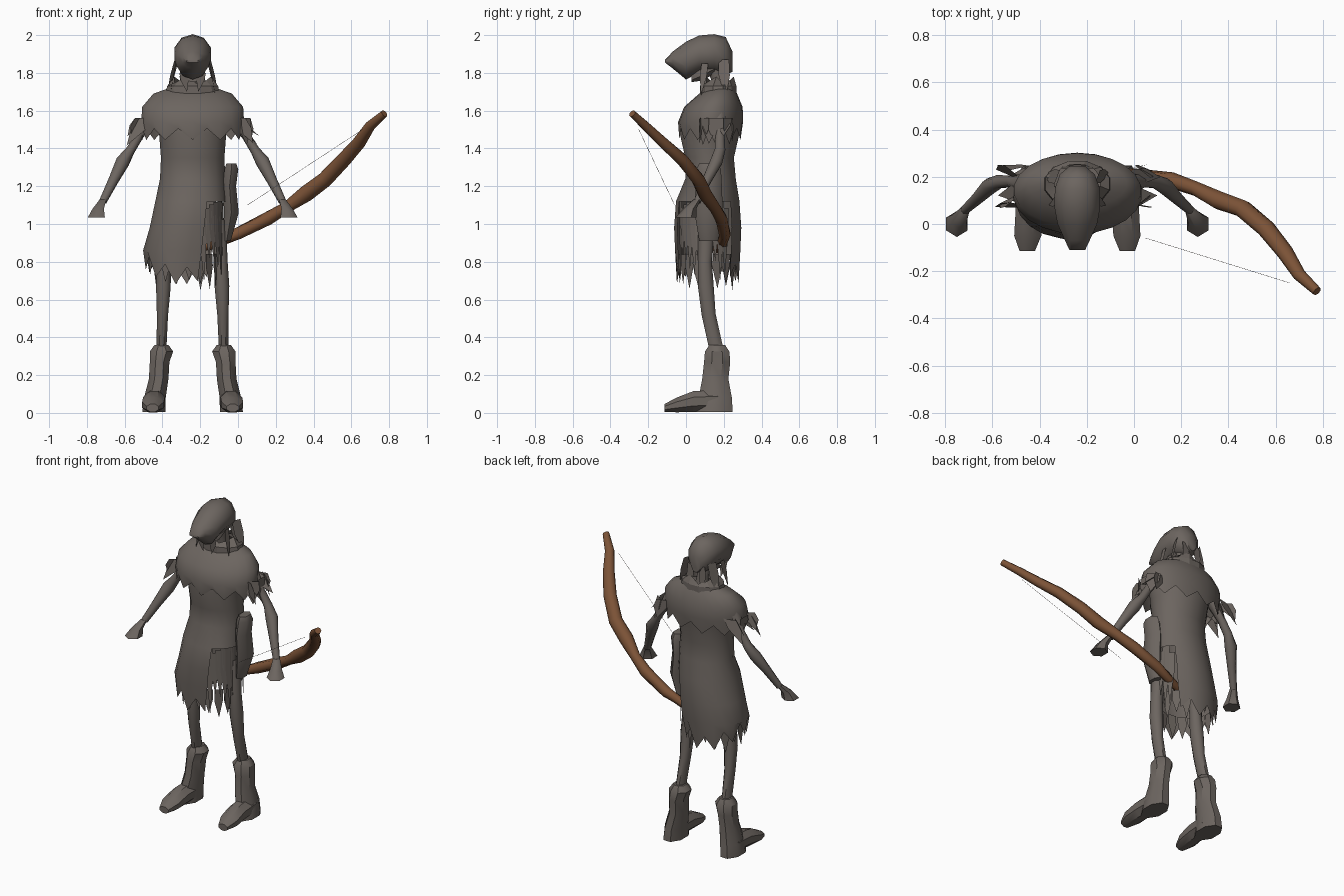
import bpy
import bmesh
import math
import random
from mathutils import Vector

random.seed(4)
if "Cube" in bpy.data.objects:
    bpy.data.objects.remove(bpy.data.objects["Cube"], do_unlink=True)

CENTRE = Vector((-0.24, 0, 0))  # the figure stands to one side of the bow


def make_material(name, colour):
    material = bpy.data.materials.new(name)
    material.use_nodes = True
    material.diffuse_color = colour
    material.node_tree.nodes["Principled BSDF"].inputs["Base Color"].default_value = colour
    return material


CLOTH = make_material("weathered_grey", (0.150, 0.130, 0.116, 1))
WOOD = make_material("brown_wood", (0.20, 0.086, 0.038, 1))


def finish(mesh_data, name, material=CLOTH, offset=CENTRE, angle=50):
    """Turn a bmesh into a shaded object with one material."""
    bmesh.ops.recalc_face_normals(mesh_data, faces=mesh_data.faces)
    mesh = bpy.data.meshes.new(name)
    mesh_data.to_mesh(mesh)
    mesh_data.free()
    mesh.materials.append(material)
    thing = bpy.data.objects.new(name, mesh)
    thing.location = offset
    bpy.context.collection.objects.link(thing)
    bpy.ops.object.select_all(action='DESELECT')
    thing.select_set(True)
    bpy.context.view_layer.objects.active = thing
    bpy.ops.object.shade_smooth_by_angle(angle=math.radians(angle))
    return thing


def loft(name, rings, sides=8, axis=None, side=1, hem=None, gap=None, caps=True, **options):
    """Skin elliptical rings (x, y, z, width, depth) along a fixed axis or the path itself."""
    bm = bmesh.new()
    centres = [Vector((side * r[0], r[1], r[2])) for r in rings]
    loops = []
    for i, ring in enumerate(rings):
        before, after = centres[max(i - 1, 0)], centres[min(i + 1, len(rings) - 1)]
        along = Vector(axis) if axis else (after - before).normalized()
        across = Vector((1, 0, 0))
        across = (across - along * across.dot(along)).normalized()
        up = along.cross(across)
        loop = []
        for k in range(sides):
            turn = math.tau * (k + 0.5) / sides
            point = centres[i] + across * ring[3] * math.cos(turn) + up * ring[4] * math.sin(turn)
            if hem and i == len(rings) - 1:
                point.z += hem(k, turn)
            loop.append(bm.verts.new(point))
        loops.append(loop)
    for i in range(len(loops) - 1):
        for k in range(sides):
            if gap and gap(i, k):
                continue
            n = (k + 1) % sides
            bm.faces.new((loops[i][k], loops[i][n], loops[i + 1][n], loops[i + 1][k]))
    if caps:
        bm.faces.new(loops[0])
        if not hem:
            bm.faces.new(loops[-1])
    return finish(bm, name, **options)


def tatters(name, pieces):
    """Ragged kite-shaped scraps, each (start, tip, width, facing)."""
    bm = bmesh.new()
    for start, tip, width, facing in pieces:
        start, tip = Vector(start), Vector(tip)
        spread = Vector((math.cos(facing), math.sin(facing), 0)) * width / 2
        middle = start.lerp(tip, 0.4)
        corners = [start + spread, start - spread, middle - spread * 1.1, tip, middle + spread]
        bm.faces.new([bm.verts.new(c) for c in corners])
    return finish(bm, name)


UPRIGHT = (0, 0, 1)
FORWARD = (0, 1, 0)

# Long tunic, torn open over the left hip
loft("tunic", [
    (0, .17, 1.70, .14, .09),
    (0, .14, 1.60, .21, .15),
    (0, .125, 1.48, .18, .16),
    (0, .125, 1.35, .17, .13),
    (0, .13, 1.24, .175, .135),
    (-.01, .115, 1.12, .19, .17),
    (-.03, .115, .98, .20, .18),
    (-.05, .115, .86, .215, .175),
    (-.06, .115, .76, .19, .165)],
    sides=20, axis=UPRIGHT,
    hem=lambda k, turn: (0.05 if k % 2 else -0.04) + 0.04 * math.cos(2 * turn),
    gap=lambda i, k: i >= 5 and (k >= 16 or k < 2))

# Shoulder mantle with a ragged edge, dipping at the sides
loft("mantle", [
    (0, .19, 1.725, .11, .06),
    (0, .17, 1.69, .21, .10),
    (0, .145, 1.62, .27, .155),
    (0, .13, 1.54, .275, .172),
    (0, .13, 1.47, .27, .165)],
    sides=22, axis=UPRIGHT, caps=False,
    hem=lambda k, turn: (0.035 if k % 2 else -0.025))

# Scarf around the neck
loft("scarf", [
    (0, .17, 1.68, .15, .10),
    (0, .17, 1.73, .14, .10),
    (0, .18, 1.76, .10, .075)],
    sides=12, axis=UPRIGHT, caps=False, angle=20,
    hem=lambda k, turn: 0.02 * (k % 3 - 1))

# Neck, jaw and hooded head
loft("neck", [(0, .18, 1.66, .05, .045), (0, .17, 1.76, .035, .035), (0, .14, 1.86, .05, .05)])
loft("jaw", [(0, .03, 1.77, .03, .02), (0, .08, 1.80, .055, .045), (0, .15, 1.84, .06, .05)],
     axis=FORWARD)
loft("hood", [
    (0, -.11, 1.862, .035, .008),
    (0, -.07, 1.868, .055, .045),
    (0, .0, 1.865, .088, .10),
    (0, .07, 1.90, .102, .098),
    (0, .15, 1.905, .10, .10),
    (0, .21, 1.89, .078, .10),
    (0, .245, 1.86, .035, .055)],
    sides=10, axis=FORWARD)

hood_strips = []
for side in (1, -1):
    hood_strips += [
        ((side * .085, .20, 1.87), (side * .14, .21, 1.66), .06, 1.2),
        ((side * .09, .10, 1.85), (side * .12, .08, 1.68), .035, 1.5),
        ((side * .04, .235, 1.85), (side * .05, .25, 1.67), .045, 0),
        ((side * .05, .02, 1.80), (side * .03, .03, 1.70), .04, 0)]
tatters("hood_strips", hood_strips)

# Limbs and boots, mirrored about the figure's centre
for side, label in ((1, "left"), (-1, "right")):
    loft(label + "_arm", [
        (.20, .17, 1.61, .05, .05),
        (.28, .18, 1.47, .024, .026),
        (.33, .18, 1.39, .026, .03),
        (.37, .16, 1.33, .038, .035),
        (.42, .11, 1.23, .028, .026),
        (.475, .06, 1.12, .021, .02)], side=side)
    loft(label + "_hand", [
        (.475, .06, 1.13, .02, .02),
        (.50, .02, 1.08, .035, .035),
        (.51, .0, 1.035, .052, .055)], side=side, sides=6, axis=UPRIGHT)
    loft(label + "_leg", [
        (.13, .11, 1.02, .05, .05),
        (.15, .10, .80, .038, .04),
        (.155, .105, .67, .042, .045),
        (.16, .12, .52, .032, .04),
        (.165, .16, .34, .028, .04)], side=side)
    loft(label + "_boot_shaft", [
        (.165, .165, .36, .04, .045),
        (.165, .165, .325, .067, .07),
        (.175, .165, .27, .056, .075),
        (.18, .155, .18, .056, .075),
        (.20, .155, .08, .062, .095),
        (.205, .15, .005, .066, .105)], side=side, axis=UPRIGHT, angle=35)
    loft(label + "_boot_foot", [
        (.20, .17, .065, .062, .06),
        (.205, .04, .06, .062, .06),
        (.21, -.05, .042, .062, .042),
        (.212, -.115, .026, .035, .022)], side=side, axis=FORWARD, angle=35)
    # Torn sleeve ends hanging around the upper arm
    scraps = []
    for k in range(7):
        turn = math.tau * k / 7
        start = (side * (.25 + .04 * math.cos(turn)), .16 + .08 * math.sin(turn), 1.56)
        reach = random.uniform(.27, .36)
        tip = (side * reach, .16 + .09 * math.sin(turn), random.uniform(1.41, 1.48))
        scraps.append((start, tip, .08, turn + math.pi / 2))
    tatters(label + "_sleeve_tatters", scraps)

# Ragged hem scraps around the skirt
hem_scraps = []
for k in range(18):
    turn = math.tau * k / 18
    x, y = -.05 + .18 * math.cos(turn), .115 + .15 * math.sin(turn)
    drop = random.uniform(.64, .74)
    hem_scraps.append(((x, y, .84), (x * 1.03, y, drop), .05, turn + math.pi / 2))
tatters("hem_tatters", hem_scraps)

# Strips of cloth dangling in the torn opening at the left hip
hip_strips = []
for k in range(11):
    turn = -1.25 + k * 0.19
    x, y = .16 * math.cos(turn), .115 + .15 * math.sin(turn)
    top = random.uniform(1.08, 1.16)
    hip_strips.append(((x, y, top), (x + .01, y, random.uniform(.68, .90)), .045, turn + math.pi / 2))
tatters("hip_strips", hip_strips)

# Flat pouch on the left hip
loft("hip_pouch", [
    (.205, .12, 1.32, .03, .05),
    (.205, .12, 1.29, .042, .065),
    (.195, .12, 1.20, .04, .07),
    (.205, .12, 1.06, .045, .075),
    (.18, .12, .91, .025, .05)], sides=6, axis=UPRIGHT)

# Curved wooden bow and its string
loft("bow", [
    (-.25, .16, .865, .018, .02),
    (-.14, .19, .89, .026, .028),
    (.0, .205, .95, .034, .032),
    (.16, .185, 1.03, .036, .034),
    (.26, .15, 1.09, .030, .032),
    (.36, .10, 1.16, .044, .038),
    (.46, .065, 1.235, .042, .036),
    (.56, -.02, 1.34, .04, .034),
    (.64, -.12, 1.43, .036, .03),
    (.70, -.215, 1.52, .028, .025),
    (.775, -.285, 1.585, .02, .02)], material=WOOD, offset=Vector())
loft("bowstring", [(.05, -.06, 1.10, .001, .001), (.66, -.25, 1.50, .001, .001)],
     sides=3, offset=Vector())
